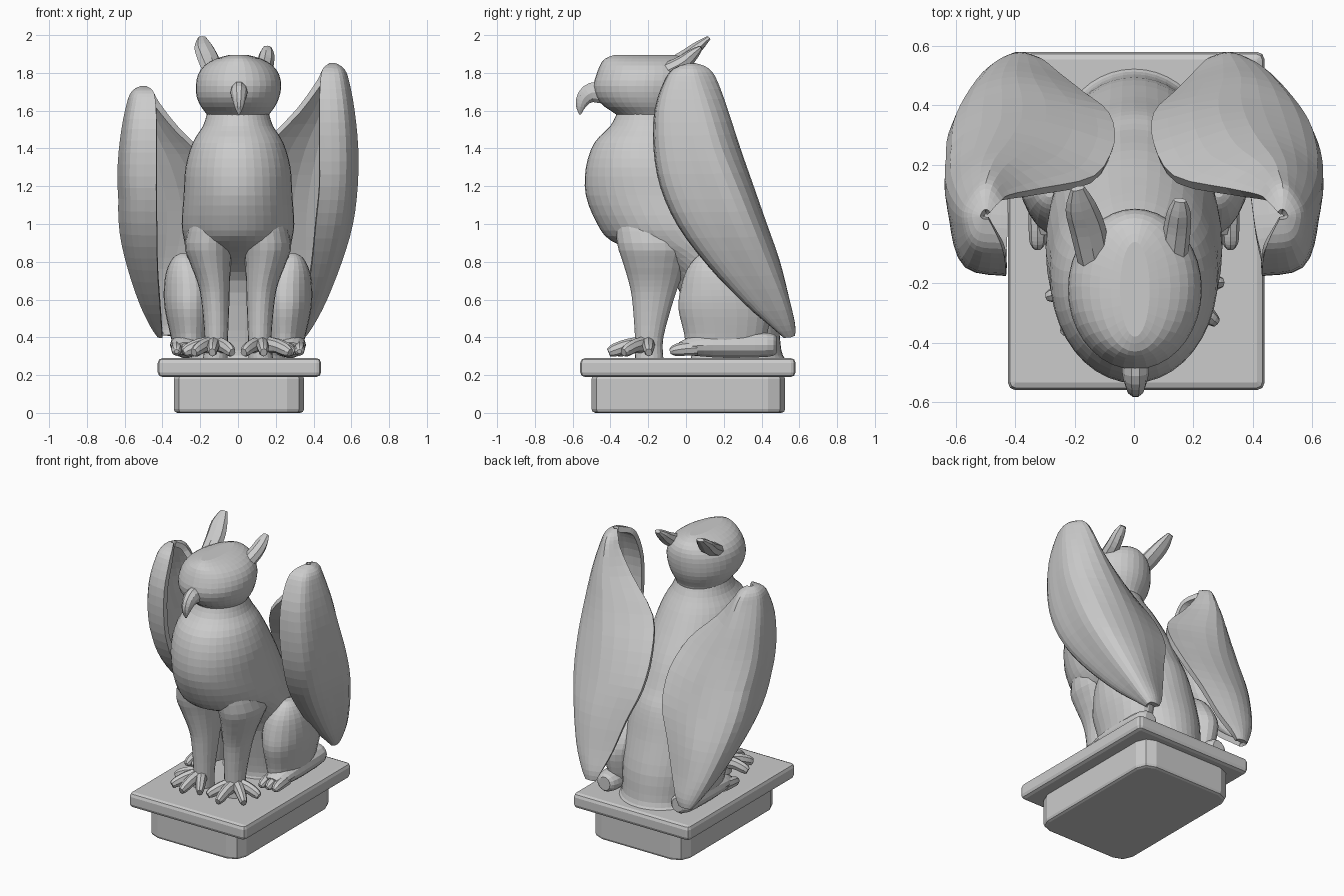
import bpy, bmesh, math
from mathutils import Vector


def smooth(rows, n):
    """Catmull-Rom resampling of a list of equal-length tuples."""
    out = []
    for i in range(len(rows) - 1):
        a, b = rows[max(i - 1, 0)], rows[i]
        c, d = rows[i + 1], rows[min(i + 2, len(rows) - 1)]
        for k in range(n):
            t = k / n
            out.append(tuple(0.5 * (2 * q + (r - p) * t + (2 * p - 5 * q + 4 * r - s) * t * t
                                    + (3 * q - p - 3 * r + s) * t ** 3)
                             for p, q, r, s in zip(a, b, c, d)))
    out.append(tuple(rows[-1]))
    return out


def skin(name, rings, closed=True):
    """Bridge rows of points with quads; closed rows are capped at both ends."""
    bm = bmesh.new()
    vs = [[bm.verts.new(p) for p in ring] for ring in rings]
    n = len(vs[0])
    for a, b in zip(vs, vs[1:]):
        for i in range(n if closed else n - 1):
            j = (i + 1) % n
            bm.faces.new((a[i], a[j], b[j], b[i]))
    if closed:
        bm.faces.new(vs[0])
        bm.faces.new(vs[-1])
    bmesh.ops.recalc_face_normals(bm, faces=bm.faces)
    me = bpy.data.meshes.new(name)
    bm.to_mesh(me)
    bm.free()
    ob = bpy.data.objects.new(name, me)
    bpy.context.collection.objects.link(ob)
    return ob


def stack(name, rows, sides=32, n=3, s=1):
    """Horizontal ellipses: z, centre x, half width, front y, back y."""
    rings = []
    for z, cx, w, yf, yb in smooth(rows, n):
        rings.append([(s * cx + w * math.cos(2 * math.pi * i / sides),
                       (yf + yb) / 2 + (yb - yf) / 2 * math.sin(2 * math.pi * i / sides), z)
                      for i in range(sides)])
    return skin(name, rings)


def tube(name, rows, sides=10, n=3):
    """Elliptical tube along a path: x, y, z, half width, half height."""
    pts = smooth(rows, n)
    side = (Vector(rows[-1][:3]) - Vector(rows[0][:3])).cross(Vector((0, 0, 1))).normalized()
    rings = []
    for i, p in enumerate(pts):
        t = (Vector(pts[min(i + 1, len(pts) - 1)][:3]) - Vector(pts[max(i - 1, 0)][:3])).normalized()
        up = side.cross(t).normalized()
        rings.append([Vector(p[:3]) + side * p[3] * math.cos(a) + up * p[4] * math.sin(a)
                      for a in (2 * math.pi * k / sides for k in range(sides))])
    return skin(name, rings)


def block(name, x0, x1, y0, y1, z0, z1, corner, edge):
    """Plinth box with rounded upright corners and softened edges."""
    bm = bmesh.new()
    bmesh.ops.create_cube(bm, size=1)
    for v in bm.verts:
        v.co = ((x0 + x1) / 2 + v.co.x * (x1 - x0), (y0 + y1) / 2 + v.co.y * (y1 - y0),
                (z0 + z1) / 2 + v.co.z * (z1 - z0))
    up = [e for e in bm.edges if abs(e.verts[0].co.z - e.verts[1].co.z) > 0.01]
    bmesh.ops.bevel(bm, geom=up, offset=corner, segments=2, profile=0.5, affect='EDGES')
    me = bpy.data.meshes.new(name)
    bm.to_mesh(me)
    bm.free()
    ob = bpy.data.objects.new(name, me)
    bpy.context.collection.objects.link(ob)
    m = ob.modifiers.new("soft_edges", 'BEVEL')
    m.width, m.segments, m.limit_method = edge, 2, 'ANGLE'
    m.angle_limit = math.radians(50)
    return ob


# Plinth
block("plinth_base", -0.34, 0.35, -0.50, 0.525, 0.0, 0.2, 0.09, 0.02)
block("plinth_slab", -0.425, 0.44, -0.56, 0.58, 0.19, 0.29, 0.025, 0.025)

# Torso, from seat up to neck
stack("body", [
    (0.28, 0, 0.26, 0.02, 0.53), (0.33, 0, 0.235, 0.03, 0.505), (0.5, 0, 0.25, 0.0, 0.485),
    (0.7, 0, 0.26, -0.06, 0.43), (0.82, 0, 0.27, -0.20, 0.40), (0.91, 0, 0.285, -0.395, 0.37),
    (1.0, 0, 0.298, -0.47, 0.32), (1.15, 0, 0.288, -0.53, 0.25), (1.3, 0, 0.278, -0.53, 0.16),
    (1.43, 0, 0.24, -0.485, 0.08), (1.52, 0, 0.185, -0.40, 0.02), (1.6, 0, 0.16, -0.36, -0.02)], 40)

# Head
stack("head", [
    (1.54, 0, 0.155, -0.36, -0.01), (1.58, 0, 0.165, -0.37, 0.0), (1.62, 0, 0.195, -0.43, 0.02),
    (1.67, 0, 0.218, -0.475, 0.04), (1.73, 0.003, 0.226, -0.49, 0.05), (1.79, 0.003, 0.215, -0.475, 0.05),
    (1.84, 0.003, 0.18, -0.455, 0.035), (1.875, 0.003, 0.12, -0.43, 0.0),
    (1.895, 0.003, 0.05, -0.38, -0.06)], 36, 2)

# Hooked beak
tube("beak", [(0.005, -0.44, 1.695, 0.045, 0.06), (0.005, -0.50, 1.695, 0.045, 0.055),
              (0.005, -0.54, 1.665, 0.036, 0.043), (0.005, -0.558, 1.62, 0.024, 0.026),
              (0.005, -0.56, 1.58, 0.005, 0.005)])

# Ears
tube("ear_left", [(-0.13, -0.14, 1.80, 0.055, 0.045), (-0.155, -0.02, 1.87, 0.06, 0.042),
                  (-0.18, 0.06, 1.935, 0.052, 0.03), (-0.19, 0.12, 1.985, 0.024, 0.012)], 8)
tube("ear_right", [(0.13, -0.14, 1.79, 0.048, 0.045), (0.145, -0.02, 1.85, 0.046, 0.042),
                   (0.152, 0.04, 1.90, 0.04, 0.03), (0.155, 0.08, 1.935, 0.022, 0.012)], 8)

# Wing sheet: z, then x, y of inner edge, back face, outer back corner, front edge
WING = [
    (0.41, 0.28, 0.55, 0.31, 0.56, 0.34, 0.555, 0.33, 0.53),
    (0.47, 0.25, 0.54, 0.32, 0.56, 0.38, 0.54, 0.34, 0.46),
    (0.6, 0.20, 0.49, 0.34, 0.53, 0.445, 0.50, 0.36, 0.31),
    (0.8, 0.14, 0.43, 0.36, 0.48, 0.52, 0.42, 0.39, 0.12),
    (1.0, 0.07, 0.36, 0.36, 0.41, 0.575, 0.34, 0.41, -0.03),
    (1.2, 0.07, 0.26, 0.38, 0.34, 0.60, 0.26, 0.43, -0.12),
    (1.4, 0.14, 0.15, 0.42, 0.27, 0.605, 0.18, 0.43, -0.155),
    (1.6, 0.32, 0.11, 0.47, 0.205, 0.59, 0.12, 0.43, -0.15),
    (1.75, 0.43, 0.09, 0.49, 0.15, 0.565, 0.07, 0.435, -0.10),
    (1.81, 0.46, 0.07, 0.50, 0.11, 0.545, 0.05, 0.45, -0.055),
    (1.835, 0.49, 0.035, 0.50, 0.045, 0.51, 0.03, 0.49, 0.02)]


def wing(name, s):
    rings = []
    for z, ix, iy, bx, by, ox, oy, fx, fy in smooth(WING, 3):
        ctrl = [(ix, iy), (bx, by), (ox, oy), (ox, (oy + fy) / 2),
                (ox * 0.75 + fx * 0.25, fy * 0.92 + oy * 0.08), (fx, fy)]
        drop, shift = 1, 0.0
        if s < 0:  # the left wing hangs a little lower and wider at the tip
            drop = 0.915
            shift = 0.07 * max(0, (1.2 - z) / 0.8)
        rings.append([(s * (x + shift), y, 0.41 + (z - 0.41) * drop) for x, y in smooth(ctrl, 4)])
    ob = skin(name, rings, closed=False)
    m = ob.modifiers.new("thickness", 'SOLIDIFY')
    m.thickness, m.offset = 0.035, 0


for s, tag in ((-1, "left"), (1, "right")):
    wing("wing_" + tag, s)
    # Front leg
    stack("front_leg_" + tag, [
        (1.08, 0.13, 0.10, -0.38, -0.1), (0.9, 0.155, 0.127, -0.365, 0.02),
        (0.8, 0.147, 0.11, -0.335, 0.0), (0.7, 0.13, 0.088, -0.305, -0.03),
        (0.6, 0.12, 0.075, -0.285, -0.065), (0.4, 0.115, 0.062, -0.27, -0.12),
        (0.29, 0.12, 0.065, -0.27, -0.12)], 20, 3, s)
    # Front talons fanned around the ankle; the right foot spreads outwards
    turn = 20 if s > 0 else 0
    for i, (ang, length) in enumerate(((-30, 0.19), (3, 0.21), (33, 0.2), (75, 0.17))):
        a = math.radians(ang + turn * (i > 1) * 0.8)
        dx, dy = math.sin(a), -math.cos(a)
        tube(f"front_toe_{tag}_{i}", [
            (s * (0.125 + dx * length * k), -0.2 + dy * length * k, z, r, h)
            for k, z, r, h in ((0.0, 0.36, 0.038, 0.05), (0.5, 0.355, 0.033, 0.038),
                               (0.85, 0.332, 0.027, 0.034), (1.0, 0.32, 0.018, 0.022))], 8)
    # Haunch
    stack("haunch_" + tag, [
        (0.33, 0.25, 0.09, 0.0, 0.40), (0.42, 0.25, 0.11, -0.01, 0.43), (0.55, 0.255, 0.133, -0.04, 0.45),
        (0.65, 0.255, 0.138, -0.03, 0.41), (0.75, 0.265, 0.115, 0.0, 0.33),
        (0.82, 0.28, 0.065, 0.05, 0.22), (0.845, 0.285, 0.02, 0.09, 0.15)], 24, 3, s)
    # Hind foot and paw toes
    tube("hind_foot_" + tag, [
        (s * 0.27, 0.48, 0.36, 0.04, 0.045), (s * 0.275, 0.43, 0.36, 0.075, 0.065),
        (s * 0.275, 0.2, 0.36, 0.085, 0.07), (s * 0.275, 0.05, 0.355, 0.08, 0.055),
        (s * 0.275, -0.03, 0.34, 0.06, 0.035)], 14)
    for i in range(3):
        x = s * (0.225 + 0.05 * i)
        tube(f"hind_toe_{tag}_{i}", [
            (x, 0.06, 0.345, 0.03, 0.04), (x, -0.02, 0.338, 0.03, 0.036),
            (x, -0.065, 0.33, 0.026, 0.028), (x, -0.085, 0.325, 0.012, 0.012)], 8)
